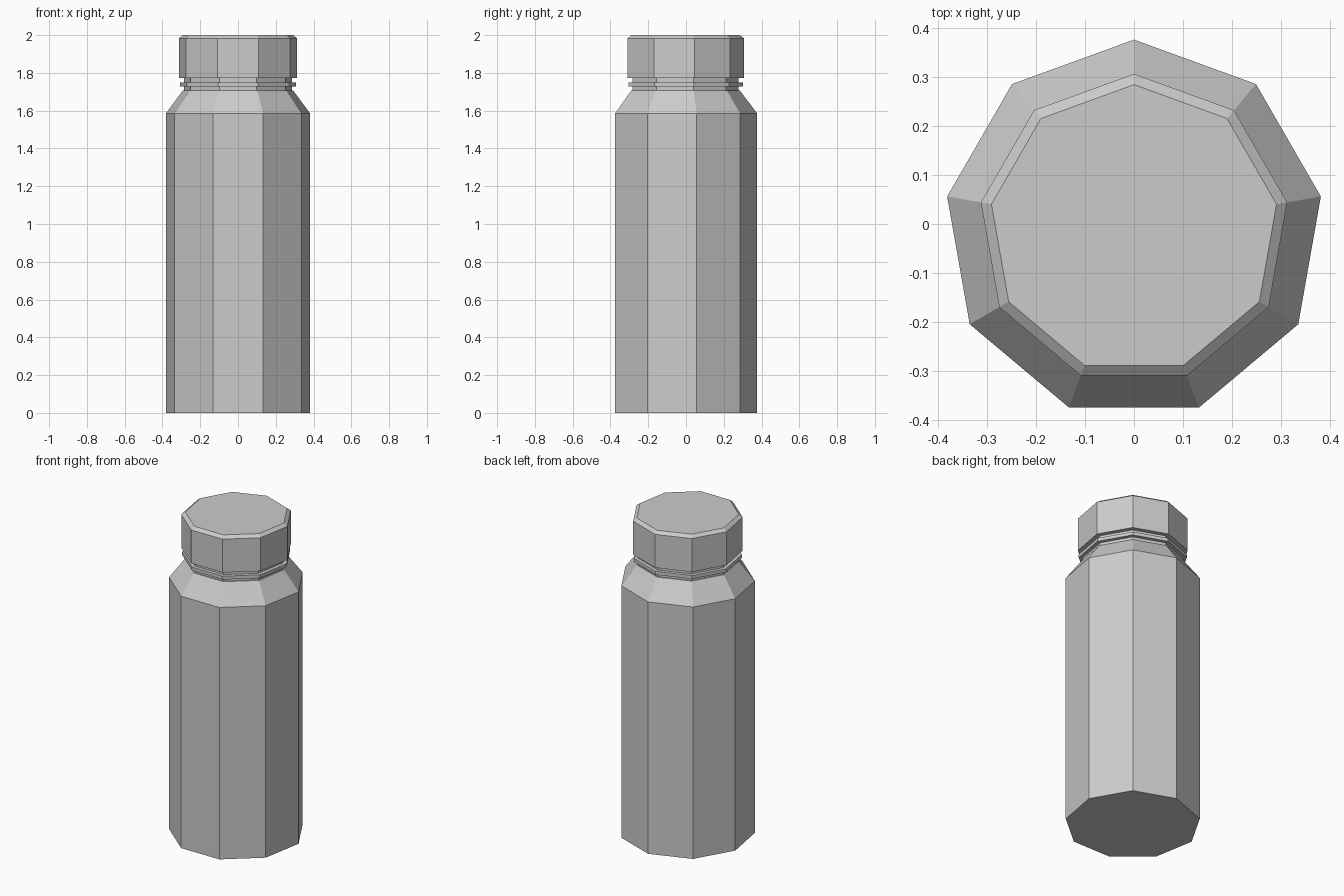
import bpy, bmesh, math

if "Cube" in bpy.data.objects:
    bpy.data.objects.remove(bpy.data.objects["Cube"])

SIDES = 9
CENTRE_Y = -0.011  # puts the nonagon's bounding box on the origin


def lathe(name, profile):
    """Nine-sided flat-shaded solid from (radius, z) pairs, a corner facing +y."""
    bm = bmesh.new()
    rings = []
    for r, z in profile:
        angles = [math.pi / 2 + 2 * math.pi * i / SIDES for i in range(SIDES)]
        rings.append([bm.verts.new((r * math.cos(a), r * math.sin(a) + CENTRE_Y, z))
                      for a in angles])
    for low, high in zip(rings, rings[1:]):
        for i in range(SIDES):
            j = (i + 1) % SIDES
            bm.faces.new((low[i], low[j], high[j], high[i]))
    bm.faces.new(rings[0][::-1])
    bm.faces.new(rings[-1])
    mesh = bpy.data.meshes.new(name)
    bm.to_mesh(mesh)
    bm.free()
    obj = bpy.data.objects.new(name, mesh)
    bpy.context.collection.objects.link(obj)
    return obj


# Body, shoulder and neck with its raised collar
lathe("bottle_body", [
    (0.388, 0.0), (0.388, 1.585), (0.297, 1.706),
    (0.290, 1.706), (0.290, 1.727),
    (0.313, 1.727), (0.313, 1.748),
    (0.290, 1.748), (0.290, 1.773),
])

# Screw cap with chamfered top edge
lathe("bottle_cap", [(0.318, 1.773), (0.318, 1.983), (0.296, 2.0)])
